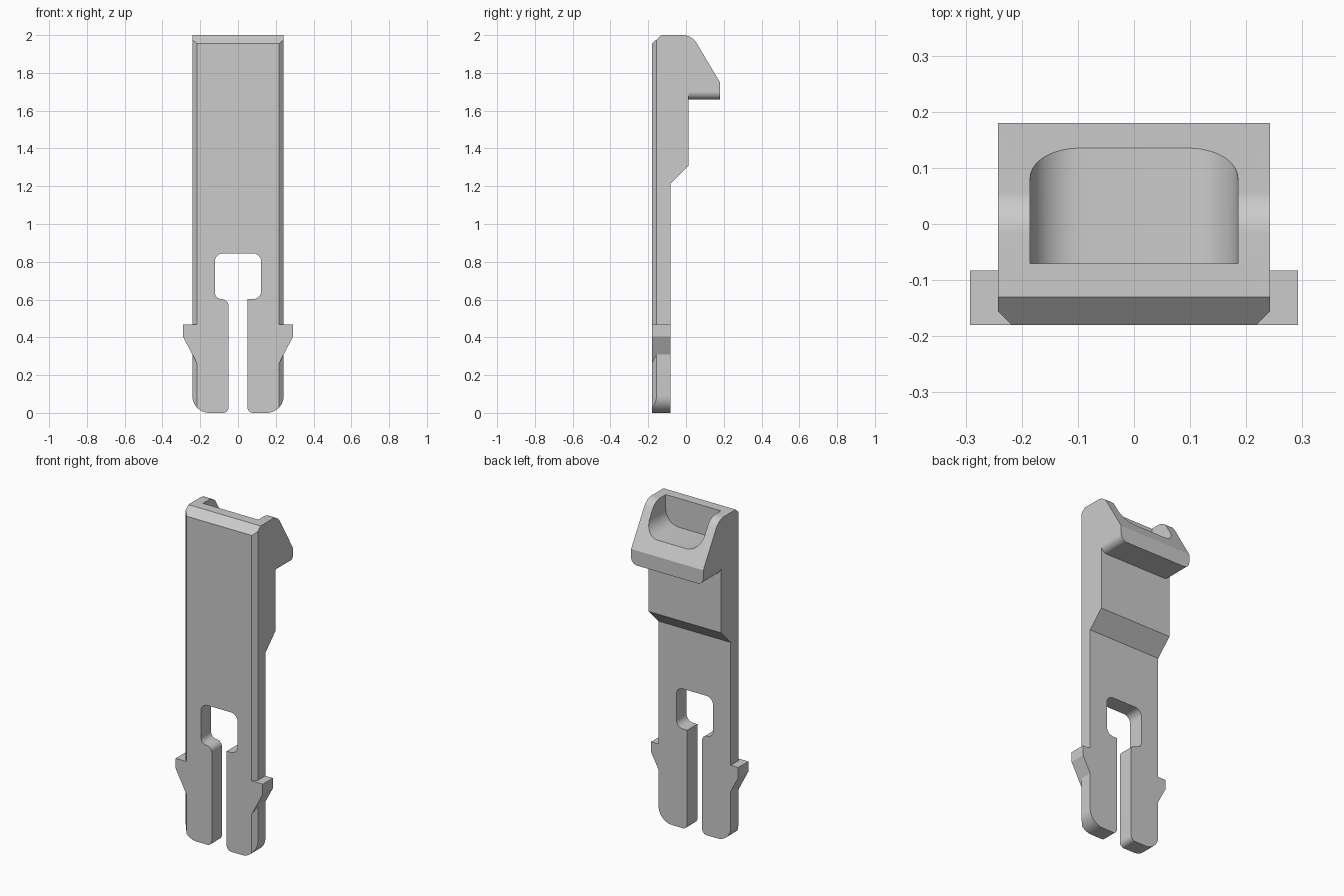
import bpy
import bmesh
from math import sin, tan
from mathutils import Vector

default = bpy.data.objects.get("Cube")
if default:
    bpy.data.objects.remove(default)

GREY = (0.6, 0.6, 0.6, 1)
grey = bpy.data.materials.new("plain grey")
grey.use_nodes = True
grey.diffuse_color = GREY
grey.node_tree.nodes["Principled BSDF"].inputs["Base Color"].default_value = GREY

WIDTH, FRONT, BACK = 0.242, -0.18, -0.083   # half width, leg front and back


def rounded(corners, steps=10):
    """Outline from (u, v) or (u, v, radius) corners."""
    out = []
    for i, c in enumerate(corners):
        p = Vector(c[:2])
        if len(c) == 2:
            out.append(p)
            continue
        radius = c[2]
        a = (Vector(corners[i - 1][:2]) - p).normalized()
        b = (Vector(corners[(i + 1) % len(corners)][:2]) - p).normalized()
        half = a.angle(b) / 2
        centre = p + (a + b).normalized() * radius / sin(half)
        start = (p + a * radius / tan(half) - centre).normalized()
        end = (p + b * radius / tan(half) - centre).normalized()
        out += [centre + start.slerp(end, k / steps).normalized() * radius
                for k in range(steps + 1)]
    return out


def prism(name, outline, axis, low, high):
    """Extrude an outline along an axis; u, v are the other two axes in order."""
    def place(p, w):
        co = list(p)
        co.insert("xyz".index(axis), w)
        return co
    bm = bmesh.new()
    ends = [[bm.verts.new(place(p, w)) for p in outline] for w in (low, high)]
    for ring in ends:
        bm.faces.new(ring)
    for i in range(len(outline)):
        bm.faces.new((ends[0][i - 1], ends[0][i], ends[1][i], ends[1][i - 1]))
    bmesh.ops.recalc_face_normals(bm, faces=bm.faces)
    mesh = bpy.data.meshes.new(name)
    bm.to_mesh(mesh)
    bm.free()
    mesh.materials.append(grey)
    obj = bpy.data.objects.new(name, mesh)
    bpy.context.collection.objects.link(obj)
    return obj


def combine(target, tool, operation):
    """Apply a boolean and remove the tool."""
    mod = target.modifiers.new(operation, "BOOLEAN")
    mod.operation, mod.solver, mod.object = operation, "EXACT", tool
    bpy.context.view_layer.objects.active = target
    bpy.ops.object.modifier_apply(modifier=mod.name)
    bpy.data.objects.remove(tool)


# Front outline: two rounded legs around a keyhole slot
clip = prism("clip_body", rounded([
    (-WIDTH, 2.2), (-WIDTH, 0, 0.09), (-0.05, 0, 0.03),
    (-0.05, 0.602, 0.035), (-0.123, 0.602, 0.037), (-0.123, 0.845, 0.045),
    (0.123, 0.845, 0.045), (0.123, 0.602, 0.045), (0.05, 0.602),
    (0.05, 0, 0.03), (WIDTH, 0, 0.09), (WIDTH, 2.2)]), "y", -0.4, 0.4)

# Side outline: thin legs, thicker neck, hooked head
side = prism("side_outline", rounded([
    (FRONT, -0.1), (BACK, -0.1), (BACK, 1.212), (0.012, 1.307),
    (0.012, 1.66), (0.18, 1.66), (0.18, 1.75), (0.031, 2, 0.085),
    (-0.13, 2), (FRONT, 1.955)]), "x", -0.5, 0.5)
combine(clip, side, "INTERSECT")

# Finger pocket, open to the top and back
pocket = prism("pocket", rounded([
    (-0.185, 2.2), (-0.185, 1.825, 0.088), (0.185, 1.825, 0.088), (0.185, 2.2)]),
    "y", -0.07, 0.4)
combine(clip, pocket, "DIFFERENCE")

for s in (-1, 1):
    # Chamfered front edge
    edge = prism("edge_chamfer", [
        (s * (WIDTH - 0.044), FRONT - 0.02), (s * (WIDTH + 0.02), FRONT - 0.02),
        (s * (WIDTH + 0.02), FRONT + 0.044)], "z", -0.1, 2.1)
    combine(clip, edge, "DIFFERENCE")

    # Rounded lower corner of the hook
    r, low = 0.04, 1.66
    arc = rounded([(s * WIDTH, low + r), (s * WIDTH, low, r), (s * (WIDTH - r), low)])[1:-1]
    corner = prism("hook_corner", arc + [
        Vector((s * (WIDTH - r), low - 0.02)), Vector((s * (WIDTH + 0.02), low - 0.02)),
        Vector((s * (WIDTH + 0.02), low + r))], "y", 0.012, 0.4)
    combine(clip, corner, "DIFFERENCE")

    # Snap barb on the outside of the leg
    barb = prism("barb", [
        (s * 0.2, 0.467), (s * 0.292, 0.467), (s * 0.292, 0.405), (s * 0.2, 0.23)],
        "y", FRONT, BACK)
    combine(clip, barb, "UNION")

bpy.ops.object.select_all(action="DESELECT")
clip.select_set(True)
bpy.context.view_layer.objects.active = clip
bpy.ops.object.shade_smooth_by_angle(angle=0.4)
